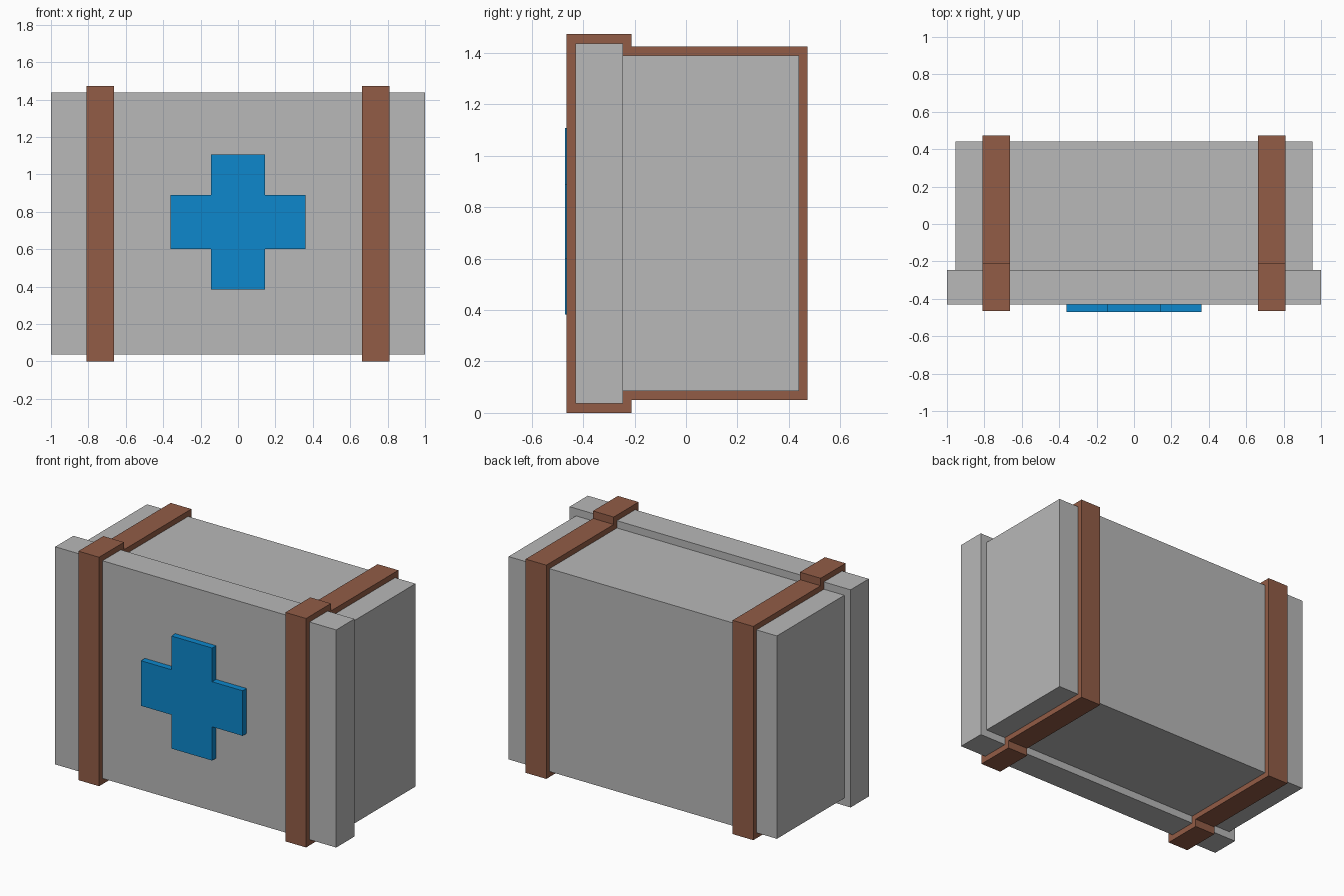
import bpy, bmesh

if "Cube" in bpy.data.objects:
    bpy.data.objects.remove(bpy.data.objects["Cube"])


def material(name, rgb):
    m = bpy.data.materials.new(name)
    m.diffuse_color = (*rgb, 1)
    m.use_nodes = True
    m.node_tree.nodes["Principled BSDF"].inputs["Base Color"].default_value = m.diffuse_color
    return m


GREY = material("grey", (0.48, 0.48, 0.48))
BROWN = material("brown_leather", (0.287, 0.107, 0.061))
BLUE = material("blue", (0.004, 0.242, 0.604))


def add_object(name, bm, mat):
    bmesh.ops.recalc_face_normals(bm, faces=bm.faces)
    mesh = bpy.data.meshes.new(name)
    bm.to_mesh(mesh)
    bm.free()
    mesh.materials.append(mat)
    ob = bpy.data.objects.new(name, mesh)
    bpy.context.collection.objects.link(ob)
    return ob


def box(name, lo, hi, mat):
    bm = bmesh.new()
    bmesh.ops.create_cube(bm, size=1)
    for v in bm.verts:
        v.co = [lo[i] if v.co[i] < 0 else hi[i] for i in range(3)]
    return add_object(name, bm, mat)


# Case body and wider front lid
box("case_body", (-0.955, -0.25, 0.085), (0.955, 0.44, 1.39), GREY)
box("front_lid", (-1, -0.43, 0.037), (1, -0.245, 1.437), GREY)

# Raised cross emblem: one plus-shaped outline, extruded
a, b, zc = 0.145, 0.362, 0.745
corner = [(b, -a), (b, a), (a, a)]
outline = []
for _ in range(4):
    outline += corner
    corner = [(-z, x) for x, z in corner]
bm = bmesh.new()
face = bm.faces.new([bm.verts.new((x, -0.47, zc + z)) for x, z in outline])
ext = bmesh.ops.extrude_face_region(bm, geom=[face], use_keep_orig=True)
for v in ext["geom"]:
    if isinstance(v, bmesh.types.BMVert):
        v.co.y = -0.425
add_object("cross_emblem", bm, BLUE)

# Straps: stepped closed bands around lid and body (y, z profiles)
outer = [(-0.465, 0), (-0.212, 0), (-0.212, 0.05), (0.473, 0.05),
         (0.473, 1.425), (-0.212, 1.425), (-0.212, 1.473), (-0.465, 1.473)]
inner = [(-0.42, 0.05), (-0.26, 0.05), (-0.26, 0.1), (0.43, 0.1),
         (0.43, 1.375), (-0.26, 1.375), (-0.26, 1.425), (-0.42, 1.425)]
for side, x0 in (("left", -0.81), ("right", 0.663)):
    bm = bmesh.new()
    loops = [[bm.verts.new((x, y, z)) for y, z in prof]
             for x, prof in ((x0, outer), (x0 + 0.147, outer),
                             (x0 + 0.147, inner), (x0, inner))]
    for k in range(4):
        p, q = loops[k], loops[(k + 1) % 4]
        for i in range(8):
            j = (i + 1) % 8
            bm.faces.new((p[i], p[j], q[j], q[i]))
    add_object(side + "_strap", bm, BROWN)
